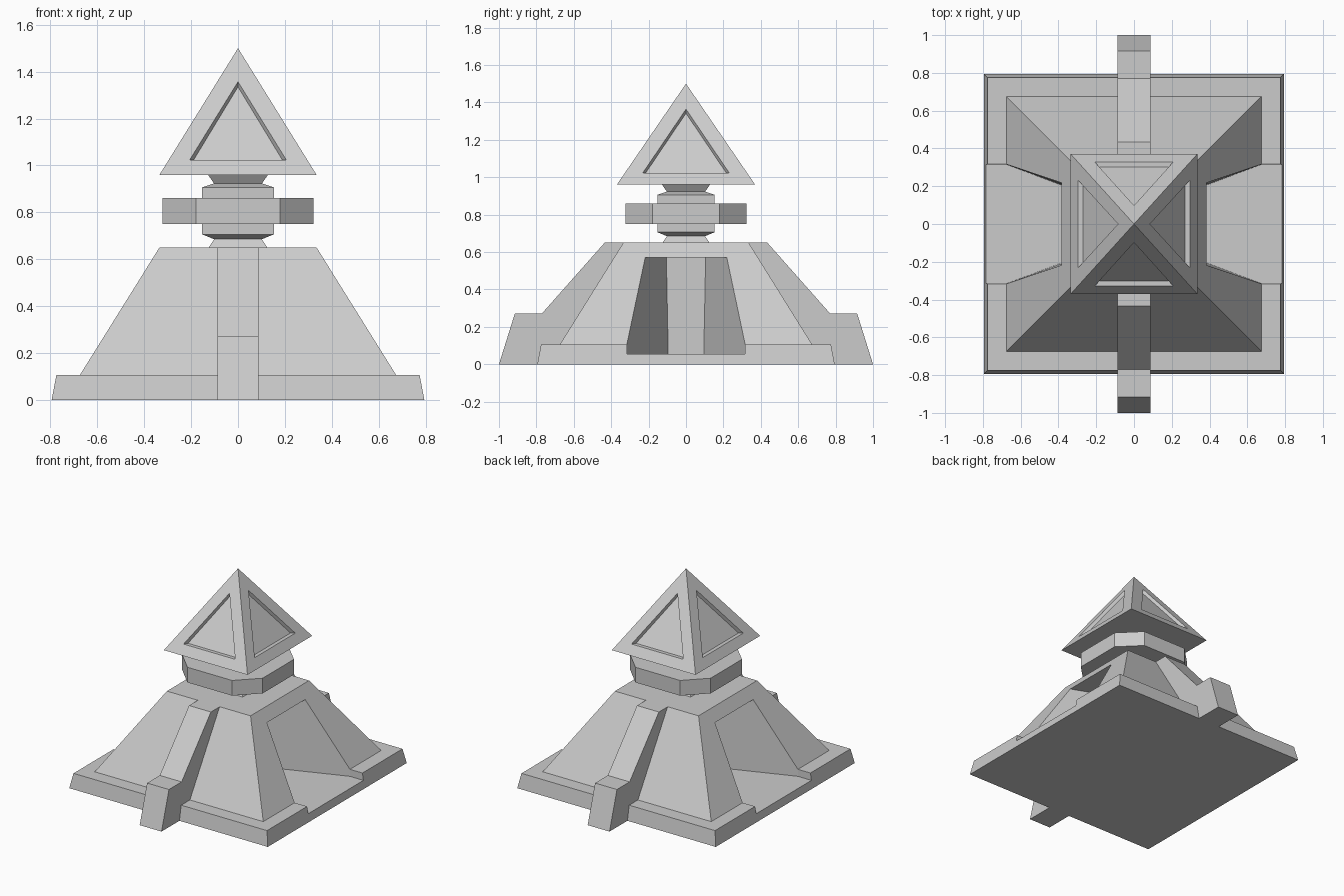
import bpy
import bmesh

cube = bpy.data.objects.get("Cube")
if cube:
    bpy.data.objects.remove(cube, do_unlink=True)

stone = bpy.data.materials.new("pale_grey_stone")
stone.use_nodes = True
stone.diffuse_color = (0.6, 0.6, 0.6, 1)
stone.node_tree.nodes["Principled BSDF"].inputs["Base Color"].default_value = (0.6, 0.6, 0.6, 1)


def finish(name, bm):
    bmesh.ops.remove_doubles(bm, verts=bm.verts, dist=0.0001)
    bmesh.ops.recalc_face_normals(bm, faces=bm.faces)
    mesh = bpy.data.meshes.new(name)
    bm.to_mesh(mesh)
    bm.free()
    mesh.materials.append(stone)
    obj = bpy.data.objects.new(name, mesh)
    bpy.context.collection.objects.link(obj)
    return obj


def loft(name, loops):
    """Skin a stack of matching closed loops and cap both ends."""
    bm = bmesh.new()
    rings = [[bm.verts.new(p) for p in loop] for loop in loops]
    for a, b in zip(rings, rings[1:]):
        for i in range(len(a)):
            j = (i + 1) % len(a)
            bm.faces.new((a[i], a[j], b[j], b[i]))
    bm.faces.new(rings[0][::-1])
    bm.faces.new(rings[-1])
    return finish(name, bm)


def square(half, z):
    return [(-half, -half, z), (half, -half, z), (half, half, z), (-half, half, z)]


# Stepped base and sloping body
body = loft("stepped_body", [square(0.795, 0), square(0.775, 0.105),
                             square(0.675, 0.105), square(0.335, 0.65)])

# Deep narrowing alcove in the left and right slopes
for side in (-1, 1):
    loops = []
    for z, half_plan in ((0.055, [(0.09, 0.095), (0.675, 0.315), (0.9, 0.315)]),
                         (0.57, [(0.09, 0.105), (0.385, 0.22), (0.675, 0.33), ])):
        if z > 0.5:
            half_plan = [half_plan[0], half_plan[2], (0.9, 0.33)]
        plan = half_plan + [(x, -y) for x, y in reversed(half_plan)]
        loops.append([(side * x, y, z) for x, y in plan])
    cutter = loft("alcove_cutter", loops)
    cutter.hide_render = True
    mod = body.modifiers.new("alcove", 'BOOLEAN')
    mod.operation = 'DIFFERENCE'
    mod.solver = 'EXACT'
    mod.object = cutter
    bpy.context.view_layer.objects.active = body
    bpy.ops.object.modifier_apply(modifier=mod.name)
    bpy.data.objects.remove(cutter, do_unlink=True)

# Stepped buttresses on the front and back slopes
profile = [(1.0, 0), (0.915, 0.272), (0.77, 0.272), (0.435, 0.65), (0.335, 0.65), (0.335, 0)]
for name, side in (("front_buttress", -1), ("back_buttress", 1)):
    loft(name, [[(x, side * y, z) for y, z in profile] for x in (-0.0875, 0.0875)])

# Square neck with pinched ends
loft("neck", [square(h, z) for h, z in ((0.125, 0.65), (0.102, 0.685), (0.153, 0.706),
                                        (0.153, 0.906), (0.102, 0.923), (0.128, 0.96))])

# Eight-sided collar
f, e = 0.323, 0.179
octagon = [(e, -f), (f, -e), (f, e), (e, f), (-e, f), (-f, e), (-f, -e), (-e, -f)]
loft("collar", [[(x, y, z) for x, y in octagon] for z in (0.75, 0.86)])

# Capstone with a recessed triangular panel on each slope
BOTTOM, TOP = 0.96, 1.5
bm = bmesh.new()


def slope_face(place, reach, half, opening, panel, depth):
    """One slope: frame, recess walls and panel. place maps (across, out, z) to the model."""
    def on_slope(u, z, inward=0):
        out = reach * (TOP - z) / (TOP - BOTTOM) - inward
        return bm.verts.new(place(u, out, z))

    def triangle(w, low, high, inward=0):
        return [on_slope(-w, low, inward), on_slope(w, low, inward), on_slope(0, high, inward)]

    rings = [triangle(half, BOTTOM, TOP), triangle(*opening), triangle(*panel, depth)]
    for a, b in zip(rings, rings[1:]):
        for i in range(3):
            j = (i + 1) % 3
            bm.faces.new((a[i], a[j], b[j], b[i]))
    bm.faces.new(rings[-1])


HX, HY = 0.335, 0.37
for s in (-1, 1):
    slope_face(lambda u, o, z: (u, s * o, z), HY, HX,
               (0.207, 1.022, 1.357), (0.19, 1.022, 1.335), 0.027)
    slope_face(lambda u, o, z: (s * o, u, z), HX, HY,
               (0.232, 1.022, 1.364), (0.216, 1.022, 1.342), 0.027)
bm.faces.new([bm.verts.new((x, y, BOTTOM))
              for x, y in ((-HX, -HY), (HX, -HY), (HX, HY), (-HX, HY))])
finish("capstone", bm)
